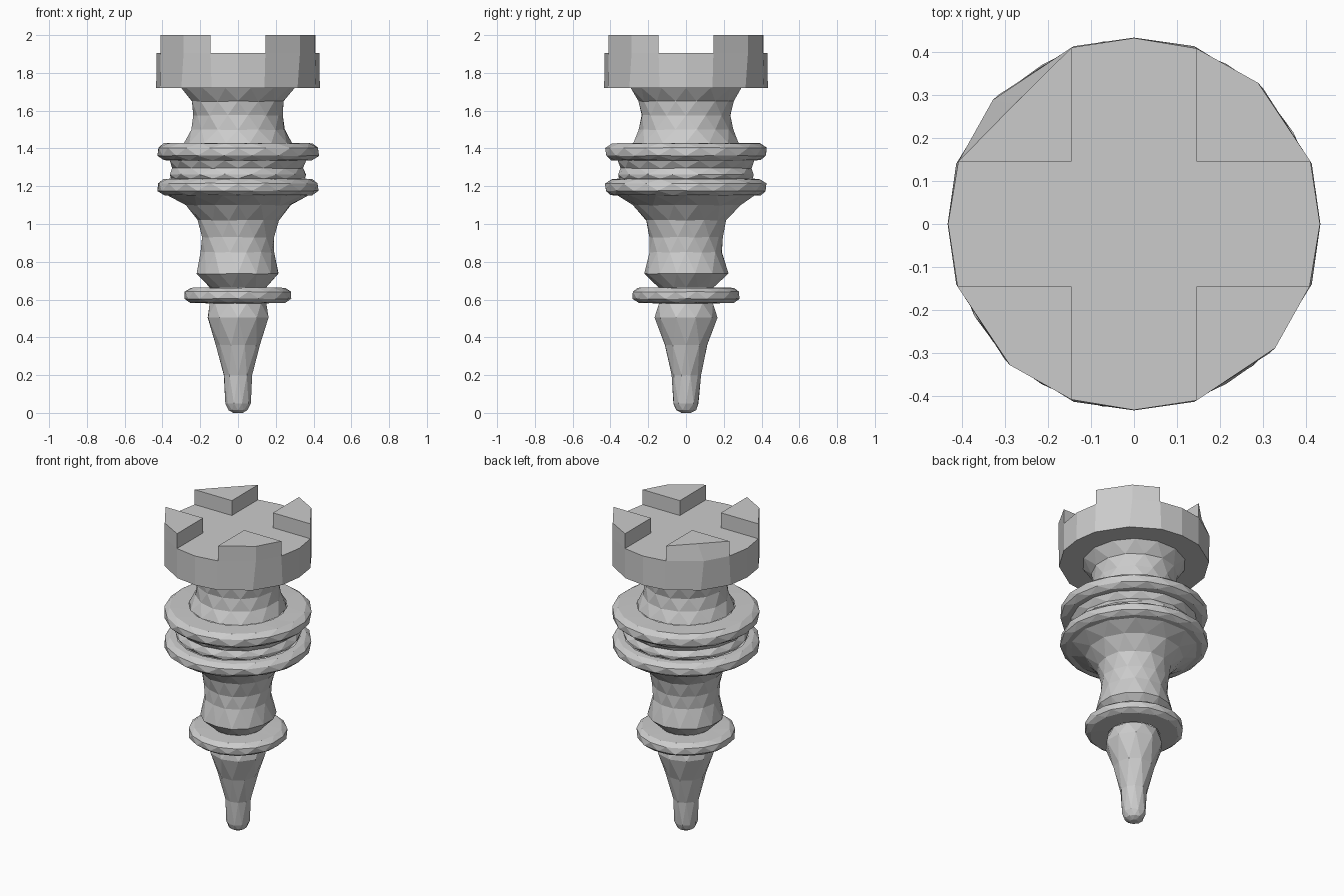
import bpy, math, random

if "Cube" in bpy.data.objects:
    bpy.data.objects.remove(bpy.data.objects["Cube"])

random.seed(4)


def make_object(name, verts, faces):
    mesh = bpy.data.meshes.new(name)
    mesh.from_pydata(verts, [], faces)
    mesh.update()
    obj = bpy.data.objects.new(name, mesh)
    bpy.context.collection.objects.link(obj)
    return obj


def lathe(name, profile, sides, jitter=0.004, cap_bottom=False):
    # Staggered rows give the irregular triangular facets
    verts, faces = [], []
    for row, (r, z) in enumerate(profile):
        edge = row in (0, len(profile) - 1)
        for i in range(sides):
            a = 2 * math.pi * (i + 0.5 * (row % 2)) / sides
            j = 0 if edge else jitter
            rr = r + random.uniform(-j, j)
            zz = z + random.uniform(-j, j) * 0.5
            verts.append((rr * math.cos(a), rr * math.sin(a), zz))
    for row in range(len(profile) - 1):
        lo, hi = row * sides, (row + 1) * sides
        for i in range(sides):
            n = (i + 1) % sides
            if row % 2 == 0:
                faces += [(lo + i, lo + n, hi + i), (lo + n, hi + n, hi + i)]
            else:
                faces += [(lo + i, hi + n, hi + i), (lo + i, lo + n, hi + n)]
    if cap_bottom:
        faces.append(tuple(reversed(range(sides))))
    return make_object(name, verts, faces)


def prism(name, lower, upper, z0, z1):
    n = len(lower)
    verts = [(x, y, z0) for x, y in lower] + [(x, y, z1) for x, y in upper]
    faces = [(i, (i + 1) % n, (i + 1) % n + n, i + n) for i in range(n)]
    faces += [tuple(reversed(range(n))), tuple(range(n, 2 * n))]
    return make_object(name, verts, faces)


def quarter_turn(points, k):
    for _ in range(k):
        points = [(-y, x) for x, y in points]
    return points


def ring(name, inner_low, inner_high, radius, z0, z1, sides):
    h = z1 - z0
    lathe(name, [(inner_low, z0), (radius - 0.03, z0 + 0.003), (radius, z0 + 0.28 * h),
                 (radius, z0 + 0.72 * h), (radius - 0.03, z1 - 0.003),
                 (inner_high, z1)], sides, 0.003)


# Pointed lower spike
lathe("spike", [(0.025, 0), (0.052, 0.015), (0.068, 0.05), (0.078, 0.2),
                (0.118, 0.36), (0.168, 0.505), (0.15, 0.58)], 10, 0.002, True)

# Small collar
ring("lower_collar", 0.15, 0.15, 0.285, 0.58, 0.665, 16)

# Flared lower stem
lathe("lower_stem", [(0.15, 0.665), (0.222, 0.737), (0.195, 0.85), (0.194, 0.93),
                     (0.215, 1.02), (0.285, 1.1), (0.37, 1.15)], 14)

# Twin collars with a groove between
ring("middle_collar", 0.36, 0.36, 0.427, 1.15, 1.24, 18)
lathe("collar_groove", [(0.355, 1.24), (0.365, 1.262), (0.345, 1.295),
                        (0.368, 1.335)], 16)
ring("upper_collar", 0.36, 0.285, 0.427, 1.335, 1.43, 18)

# Waisted upper neck
lathe("upper_neck", [(0.285, 1.43), (0.25, 1.5), (0.24, 1.575), (0.25, 1.65),
                     (0.30, 1.72)], 14)

# Crown drum
quad_low = [(0.433, 0), (0.413, 0.14), (0.3, 0.315), (0.14, 0.413)]
quad_top = [(0.432, 0), (0.41, 0.145), (0.288, 0.328), (0.145, 0.408)]
low = [p for k in range(4) for p in quarter_turn(quad_low, k)]
top = [p for k in range(4) for p in quarter_turn(quad_top, k)]
prism("crown_drum", low, top, 1.72, 1.905)

# Four corner battlements; the back left one has a flat chamfered top
for k in range(4):
    foot = [(0.145, 0.145), (0.41, 0.145), (0.288, 0.328), (0.145, 0.408)]
    head = list(foot)
    if k == 1:
        head[2] = (0.278, 0.278)
    prism(f"battlement_{k + 1}", quarter_turn(foot, k), quarter_turn(head, k), 1.905, 2.0)
